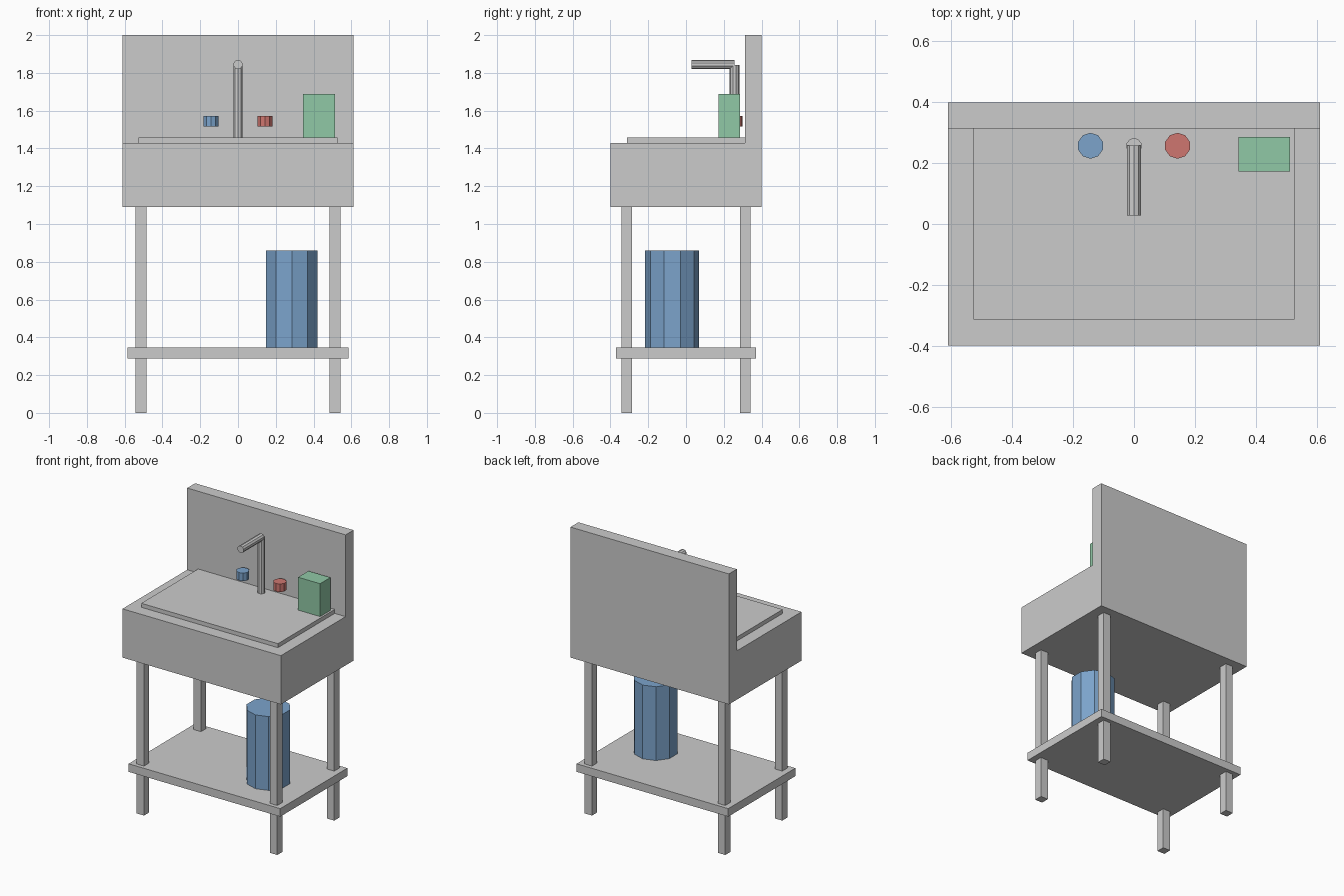
import bpy
import bmesh
from mathutils import Matrix, Vector
from math import radians

if "Cube" in bpy.data.objects:
    bpy.data.objects.remove(bpy.data.objects["Cube"])


def material(name, rgb):
    m = bpy.data.materials.new(name)
    m.diffuse_color = (*rgb, 1)
    m.use_nodes = True
    m.node_tree.nodes["Principled BSDF"].inputs["Base Color"].default_value = m.diffuse_color
    return m


def finish(bm, name, mat=None):
    bmesh.ops.recalc_face_normals(bm, faces=bm.faces)
    me = bpy.data.meshes.new(name)
    bm.to_mesh(me)
    bm.free()
    ob = bpy.data.objects.new(name, me)
    bpy.context.collection.objects.link(ob)
    if mat:
        me.materials.append(mat)
    return ob


def box(name, lo, hi, mat=None):
    lo, hi = Vector(lo), Vector(hi)
    bm = bmesh.new()
    bmesh.ops.create_cube(bm, size=1, matrix=Matrix.Translation((lo + hi) / 2)
                          @ Matrix.Diagonal((*(hi - lo), 1)))
    return finish(bm, name, mat)


def cylinder(name, centre, radius, depth, mat=None, tilt=0):
    # ten-sided, with a corner pointing along +y (or +z when tilted)
    turn = Matrix.Rotation(radians(tilt), 4, 'X') @ Matrix.Rotation(radians(90), 4, 'Z')
    bm = bmesh.new()
    bmesh.ops.create_cone(bm, cap_ends=True, segments=10, radius1=radius, radius2=radius,
                          depth=depth, matrix=Matrix.Translation(centre) @ turn)
    # make sure a corner lies on the local y axis
    far = max((v.co - Vector(centre)).dot(turn @ Vector((1, 0, 0))) for v in bm.verts)
    if far < radius * 0.99:
        fix = Matrix.Rotation(radians(18), 4, turn @ Vector((0, 0, 1)))
        bmesh.ops.rotate(bm, cent=centre, matrix=fix, verts=bm.verts)
    return finish(bm, name, mat)


blue = material("blue", (0.2, 0.37, 0.6))
red = material("red", (0.62, 0.18, 0.16))
green = material("green", (0.28, 0.58, 0.38))

# Basin body with backsplash: one L-shaped side profile (y, z) extruded along x
profile = [(-0.40, 1.09), (0.40, 1.09), (0.40, 2.0), (0.313, 2.0), (0.313, 1.43), (-0.40, 1.43)]
bm = bmesh.new()
face = bm.faces.new([bm.verts.new((-0.611, y, z)) for y, z in profile])
side = bmesh.ops.extrude_face_region(bm, geom=[face])["geom"]
bmesh.ops.translate(bm, vec=(1.222, 0, 0),
                    verts=[g for g in side if isinstance(g, bmesh.types.BMVert)])
finish(bm, "basin_and_backsplash")

# Raised plate on the basin
box("basin_top_plate", (-0.527, -0.313, 1.43), (0.527, 0.313, 1.458))

# Legs and shelf
for sx, lr in ((-1, "left"), (1, "right")):
    for sy, fb in ((-1, "front"), (1, "back")):
        x, y, h = sx * 0.514, sy * 0.314, 0.0285
        box(f"{fb}_{lr}_leg", (x - h, y - h, 0), (x + h, y + h, 1.09))
box("shelf", (-0.585, -0.37, 0.289), (0.585, 0.37, 0.345))

# Water tank on the shelf
cylinder("tank", (0.285, -0.073, 0.602), 0.143, 0.515, blue)

# Tap: upright pipe and spout
cylinder("tap_pipe", (0, 0.257, 1.65), 0.0255, 0.385)
cylinder("tap_spout", (0, 0.143, 1.844), 0.0245, 0.229, tilt=90)

# Tap knobs
for x, name, mat in ((-0.143, "cold_knob", blue), (0.143, "hot_knob", red)):
    cylinder(name, (x, 0.257, 1.545), 0.0425, 0.056, mat)

# Soap box
box("soap_box", (0.343, 0.172, 1.458), (0.513, 0.286, 1.687), green)
